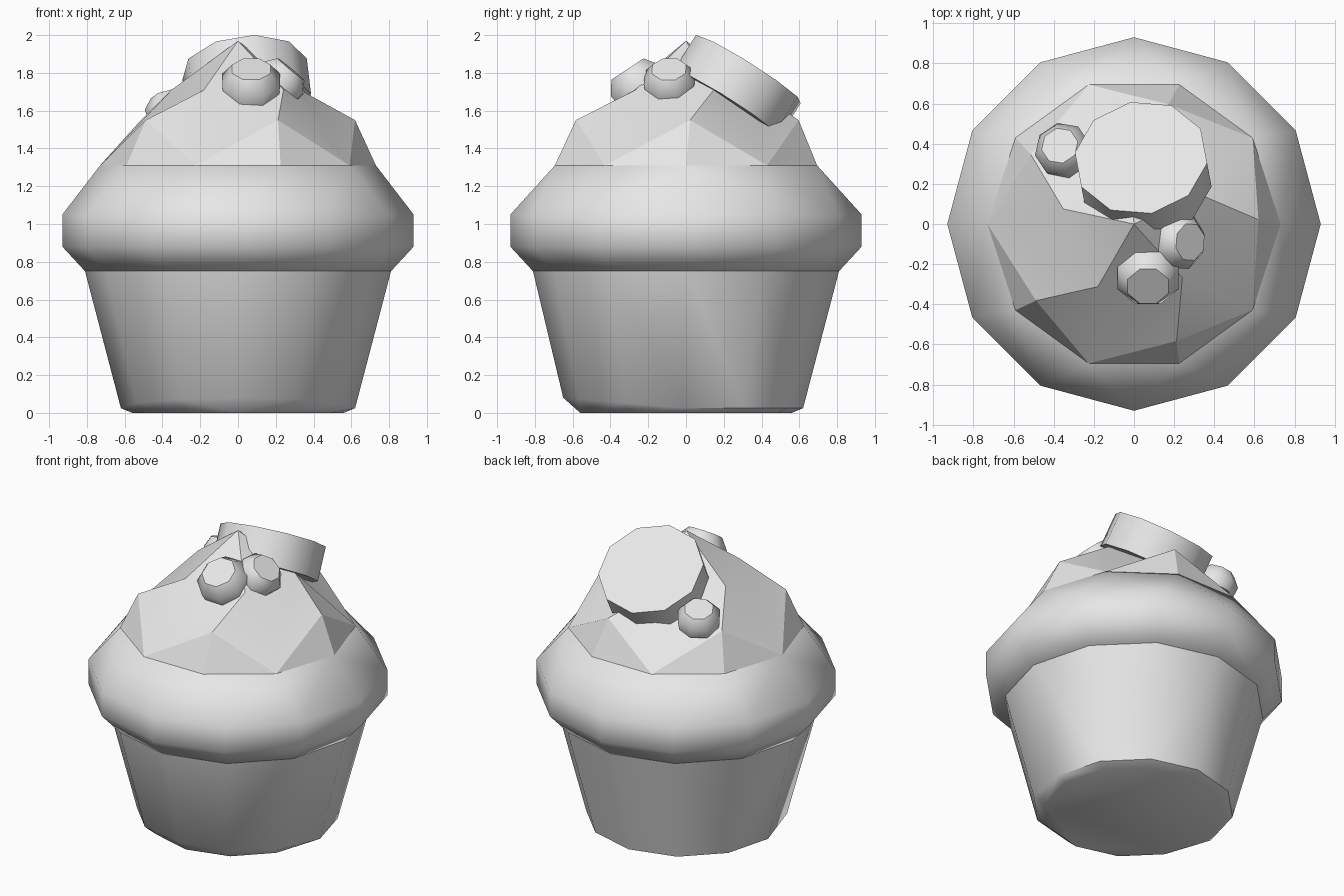
import bpy, bmesh
from math import sin, cos, radians
from mathutils import Vector

cube = bpy.data.objects.get("Cube")
if cube:
    bpy.data.objects.remove(cube, do_unlink=True)

grey = bpy.data.materials.new("plain_grey")
grey.use_nodes = True
grey.diffuse_color = (0.8, 0.8, 0.8, 1)
grey.node_tree.nodes["Principled BSDF"].inputs["Base Color"].default_value = (0.8, 0.8, 0.8, 1)


def polar(r, deg, z):
    return Vector((r * cos(radians(deg)), r * sin(radians(deg)), z))


def ring(r, z, sides, start=0):
    return [polar(r, start + 360 * i / sides, z) for i in range(sides)]


def finish(name, bm, angle):
    bmesh.ops.recalc_face_normals(bm, faces=bm.faces)
    mesh = bpy.data.meshes.new(name)
    bm.to_mesh(mesh)
    bm.free()
    mesh.materials.append(grey)
    obj = bpy.data.objects.new(name, mesh)
    bpy.context.collection.objects.link(obj)
    bpy.ops.object.select_all(action='DESELECT')
    obj.select_set(True)
    bpy.context.view_layer.objects.active = obj
    bpy.ops.object.shade_smooth_by_angle(angle=radians(angle))
    return obj


def hull(name, points, angle):
    bm = bmesh.new()
    for p in points:
        bm.verts.new(p)
    bmesh.ops.convex_hull(bm, input=bm.verts)
    bmesh.ops.dissolve_limit(bm, angle_limit=radians(1), verts=bm.verts, edges=bm.edges)
    return finish(name, bm, angle)


# Paper cup, with its lower rim lifted a little at the front
rim = ring(0.62, 0.025, 12)
for p in rim:
    lift = max(0, -p.y / 0.62)
    p.z += 0.055 * lift
    p.y -= 0.03 * lift
hull("cup", ring(0.81, 0.75, 12) + rim + ring(0.56, 0, 12), 40)

# Bulging cake, twelve-sided below and ten-sided at the top
hull("cake", ring(0.81, 0.75, 12) + ring(0.93, 0.88, 12)
     + ring(0.93, 1.05, 12) + ring(0.73, 1.31, 10), 50)

# Twisted frosting with five overlapping petals
bm = bmesh.new()
base = [bm.verts.new(p) for p in ring(0.73, 1.31, 10)]
tips = [bm.verts.new(p) for p in ring(0.62, 1.55, 5, 2)]
upper = [bm.verts.new(p) for p in ring(0.36, 1.71, 5, 24)]
apex = bm.verts.new((0, 0, 1.97))
for k in range(5):
    before, under, after = base[2 * k - 1], base[2 * k], base[2 * k + 1]
    bm.faces.new((before, under, tips[k]))
    bm.faces.new((under, after, tips[k]))
    bm.faces.new((tips[k], after, upper[k]))
    bm.faces.new((before, tips[k], upper[k], upper[k - 1]))
    bm.faces.new((upper[k - 1], upper[k], apex))
finish("frosting", bm, 25)


# Toppings: profile rings of (radius, depth below the top face)
def topping(name, top, normal, profile, sides, angle):
    points = [p for r, d in profile for p in ring(r, -d, sides, 180 / sides)]
    obj = hull(name, points, angle)
    obj.location = top
    obj.rotation_mode = 'QUATERNION'
    obj.rotation_quaternion = Vector(normal).to_track_quat('Z', 'Y')


topping("large_disc", (0.035, 0.33, 1.82), (-0.1, 0.53, 0.84),
        [(0.335, 0), (0.335, 0.22)], 10, 40)
for name, top, normal, s in (
        ("front_candy", (0.07, -0.31, 1.82), (0, -0.55, 0.83), 1.0),
        ("left_candy", (0.28, -0.09, 1.82), (0.64, -0.05, 0.77), 0.88),
        ("right_candy", (-0.37, 0.39, 1.68), (-0.2, 0.3, 0.93), 0.85)):
    topping(name, top, normal,
            [(0.11 * s, 0), (0.165 * s, 0.07 * s), (0.155 * s, 0.16 * s)], 8, 46)
